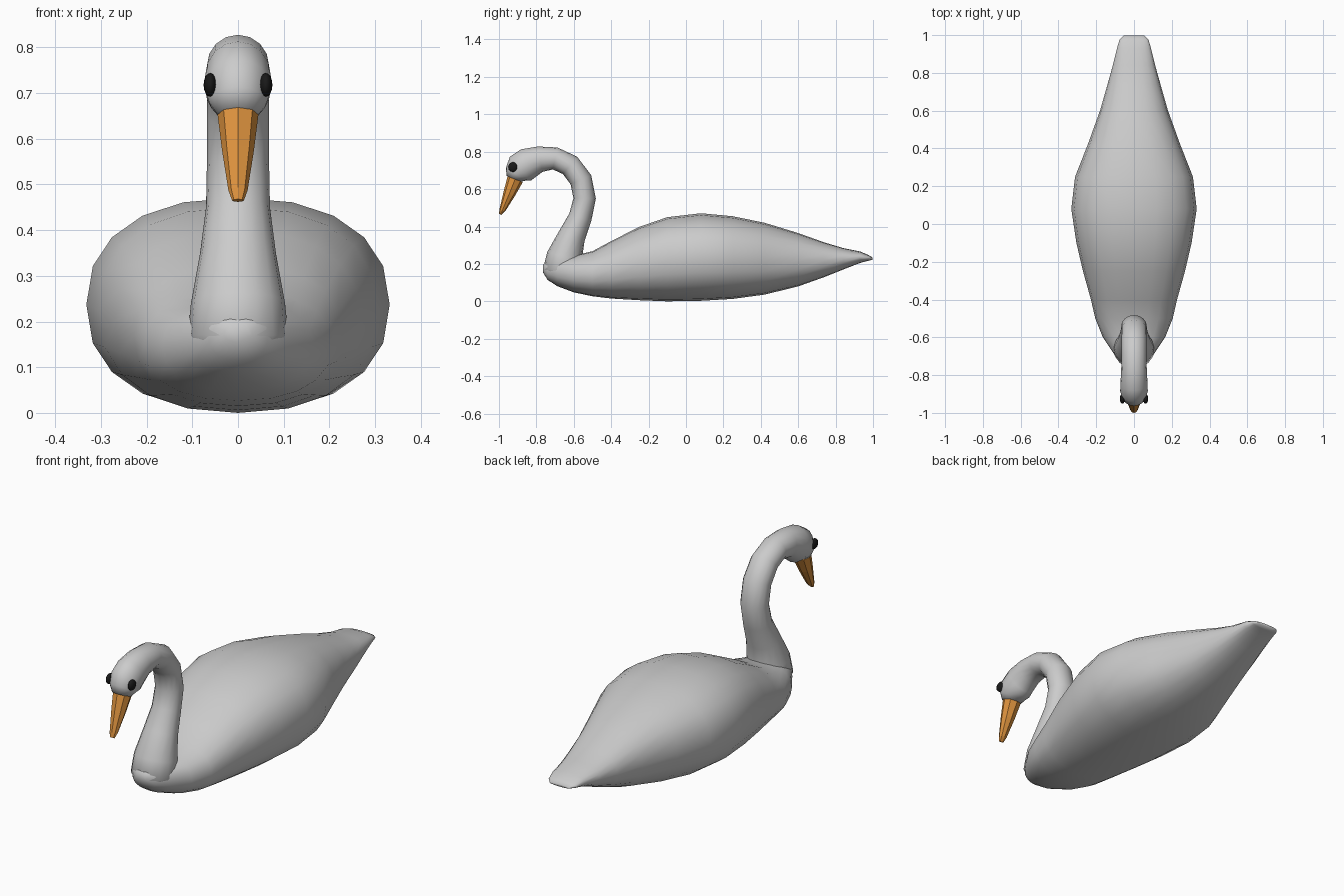
import bpy, bmesh, math
from mathutils import Vector

if "Cube" in bpy.data.objects:
    bpy.data.objects.remove(bpy.data.objects["Cube"])


def material(name, color):
    m = bpy.data.materials.new(name)
    m.diffuse_color = color
    m.use_nodes = True
    m.node_tree.nodes["Principled BSDF"].inputs["Base Color"].default_value = m.diffuse_color
    return m


def loft(name, rings, sides, power=2.0, smooth=True, mat=None):
    """Skin rings of (centre_y, centre_z, up_y, up_z, half_width), up = half height vector."""
    bm = bmesh.new()
    loops = []
    for cy, cz, uy, uz, w in rings:
        loop = []
        for i in range(sides):
            a = 2 * math.pi * i / sides
            c, s = math.cos(a), math.sin(a)
            c = math.copysign(abs(c) ** (2 / power), c)
            s = math.copysign(abs(s) ** (2 / power), s)
            loop.append(bm.verts.new((w * c, cy + uy * s, cz + uz * s)))
        loops.append(loop)
    for a, b in zip(loops, loops[1:]):
        for i in range(sides):
            j = (i + 1) % sides
            bm.faces.new((a[i], a[j], b[j], b[i]))
    bm.faces.new(loops[0])
    bm.faces.new(loops[-1])
    bmesh.ops.recalc_face_normals(bm, faces=bm.faces)
    for f in bm.faces:
        f.smooth = smooth
    mesh = bpy.data.meshes.new(name)
    bm.to_mesh(mesh)
    bm.free()
    if mat:
        mesh.materials.append(mat)
    ob = bpy.data.objects.new(name, mesh)
    bpy.context.collection.objects.link(ob)
    return ob


orange = material("beak_orange", (0.75, 0.3, 0.05, 1))
black = material("eye_black", (0.01, 0.01, 0.01, 1))

# Body: y, bottom z, top z, half width
body = [(-0.765, 0.155, 0.195, 0.03), (-0.74, 0.115, 0.22, 0.065),
        (-0.69, 0.082, 0.235, 0.105), (-0.6, 0.048, 0.245, 0.165),
        (-0.5, 0.027, 0.268, 0.205), (-0.4, 0.015, 0.322, 0.228),
        (-0.25, 0.006, 0.398, 0.27), (-0.1, 0.0, 0.45, 0.305),
        (0.08, 0.003, 0.471, 0.332), (0.25, 0.013, 0.455, 0.312),
        (0.42, 0.036, 0.42, 0.245), (0.6, 0.08, 0.365, 0.18),
        (0.74, 0.13, 0.315, 0.14), (0.84, 0.17, 0.285, 0.112),
        (0.93, 0.205, 0.267, 0.09), (0.975, 0.217, 0.248, 0.077),
        (0.998, 0.222, 0.234, 0.055)]
loft("body", [(y, (a + b) / 2, 0, (b - a) / 2, w) for y, a, b, w in body], 20, 2.3)

# Neck and head: centre y, centre z, half depth, half width
path = [(-0.655, 0.11, 0.06, 0.08), (-0.657, 0.17, 0.108, 0.11),
        (-0.65, 0.24, 0.095, 0.103), (-0.61, 0.35, 0.073, 0.083),
        (-0.565, 0.45, 0.062, 0.07), (-0.542, 0.55, 0.06, 0.068),
        (-0.562, 0.65, 0.06, 0.068), (-0.62, 0.727, 0.06, 0.067),
        (-0.70, 0.764, 0.06, 0.066), (-0.78, 0.76, 0.069, 0.068),
        (-0.845, 0.737, 0.084, 0.072), (-0.885, 0.71, 0.085, 0.073),
        (-0.91, 0.68, 0.063, 0.063), (-0.92, 0.655, 0.042, 0.046)]
rings = []
for i, (y, z, d, w) in enumerate(path):
    p, q = path[max(i - 1, 0)], path[min(i + 1, len(path) - 1)]
    t = Vector((q[0] - p[0], q[1] - p[1])).normalized()
    if i < 2:
        t = Vector((0, 1))
    rings.append((y, z, t.y * d, -t.x * d, w))
loft("neck_and_head", rings, 16)

# Beak: faceted taper pointing down and forward
beak = [(-0.913, 0.655, -0.04, 0.018, 0.045), (-0.945, 0.575, -0.03, 0.012, 0.035),
        (-0.982, 0.487, -0.015, 0.006, 0.021), (-0.994, 0.465, -0.006, 0.003, 0.013)]
loft("beak", beak, 8, smooth=False, mat=orange)

# Eyes: flattened spheres on both sides of the head
for side, label in ((-1, "right"), (1, "left")):
    bpy.ops.mesh.primitive_uv_sphere_add(segments=12, ring_count=8, radius=0.026,
                                         location=(side * 0.061, -0.925, 0.718))
    eye = bpy.context.object
    eye.name = label + "_eye"
    eye.scale = (0.55, 1, 1)
    eye.data.materials.append(black)
    bpy.ops.object.shade_smooth()
